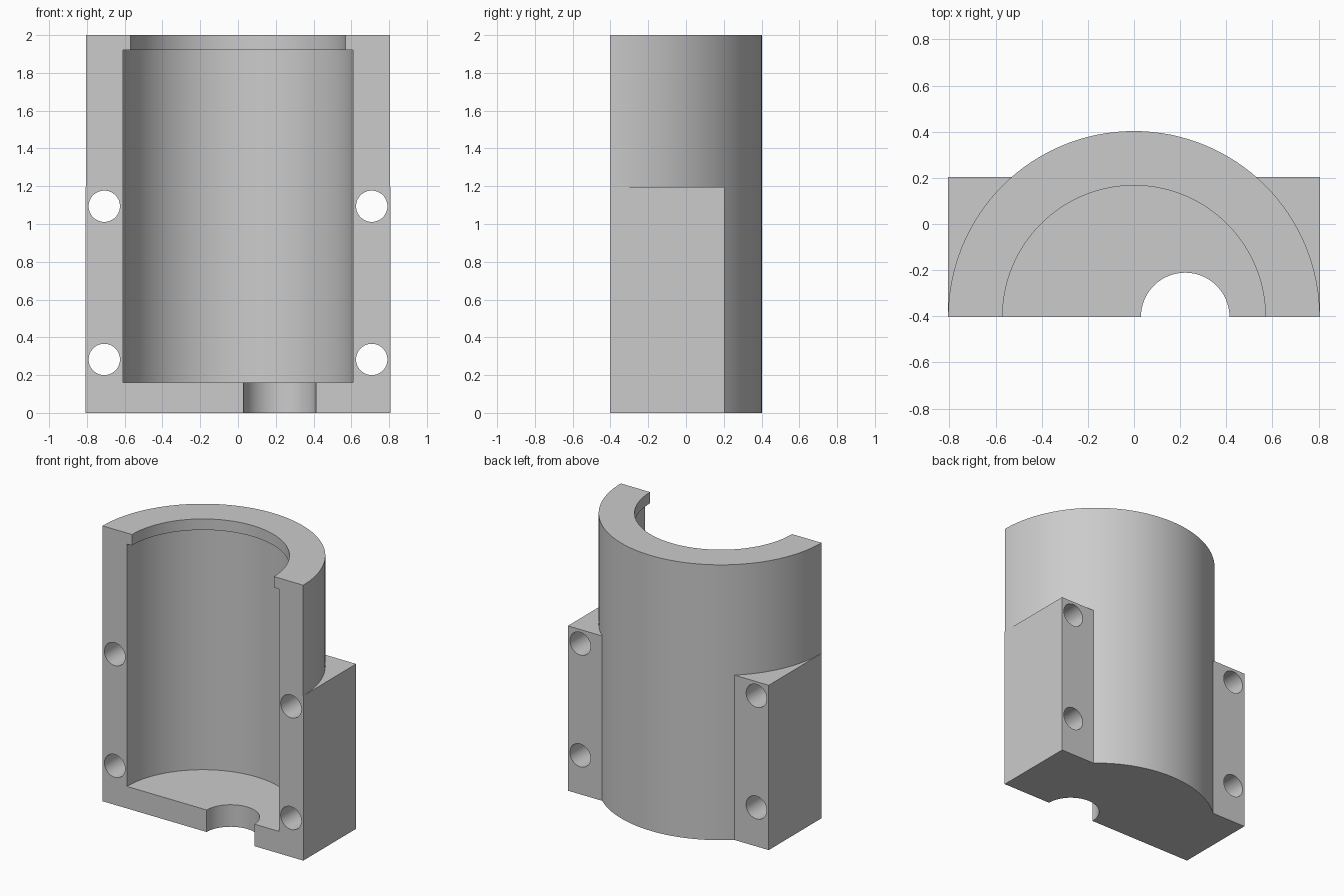
import bpy
import math

if "Cube" in bpy.data.objects:
    bpy.data.objects.remove(bpy.data.objects["Cube"], do_unlink=True)

# Main dimensions
FRONT = -0.403
OUTER = 0.806
HEIGHT = 2.0

grey = bpy.data.materials.new("plain grey")
grey.use_nodes = True
colour = (0.6, 0.6, 0.6, 1.0)
grey.diffuse_color = colour
grey.node_tree.nodes["Principled BSDF"].inputs["Base Color"].default_value = colour


def finish(obj, name):
    obj.name = name
    obj.data.materials.append(grey)
    return obj


def upright(name, radius, bottom, top, x=0.0, sides=128):
    """Vertical cylinder centred on the split plane."""
    bpy.ops.mesh.primitive_cylinder_add(
        vertices=sides, radius=radius, depth=top - bottom,
        location=(x, FRONT, (bottom + top) / 2))
    return finish(bpy.context.object, name)


def box(name, low, high):
    centre = [(a + b) / 2 for a, b in zip(low, high)]
    bpy.ops.mesh.primitive_cube_add(size=1, location=centre)
    obj = bpy.context.object
    obj.scale = [b - a for a, b in zip(low, high)]
    bpy.ops.object.transform_apply(location=False, rotation=False, scale=True)
    return finish(obj, name)


def combine(target, tool, operation):
    mod = target.modifiers.new(tool.name, 'BOOLEAN')
    mod.operation = operation
    mod.solver = 'EXACT'
    mod.object = tool
    bpy.context.view_layer.objects.active = target
    bpy.ops.object.modifier_apply(modifier=mod.name)
    bpy.data.objects.remove(tool, do_unlink=True)


# Round shell with the square clamping flanges around its lower part
housing = upright("half_housing", OUTER, 0, HEIGHT)
combine(housing, box("flanges", (-0.807, -0.7, 0), (0.807, 0.203, 1.197)), 'UNION')

# Split plane: remove the front half
combine(housing, box("front_cutter", (-2, -3, -1), (2, FRONT, 3)), 'DIFFERENCE')

# Main bore, narrower mouth and offset floor outlet
combine(housing, upright("bore_cutter", 0.61, 0.16, 1.92), 'DIFFERENCE')
combine(housing, upright("mouth_cutter", 0.57, 1.8, 2.2), 'DIFFERENCE')
combine(housing, upright("outlet_cutter", 0.192, -0.2, 0.3, x=0.222, sides=64), 'DIFFERENCE')

# Four bolt holes through the flanges
for side in (-1, 1):
    for z in (0.283, 1.094):
        bpy.ops.mesh.primitive_cylinder_add(
            vertices=48, radius=0.083, depth=2,
            location=(side * 0.708, 0, z), rotation=(math.pi / 2, 0, 0))
        combine(housing, finish(bpy.context.object, "bolt_cutter"), 'DIFFERENCE')

# Smooth the round walls, keep the rims sharp
bpy.ops.object.select_all(action='DESELECT')
housing.select_set(True)
bpy.context.view_layer.objects.active = housing
bpy.ops.object.shade_smooth_by_angle(angle=math.radians(30))
